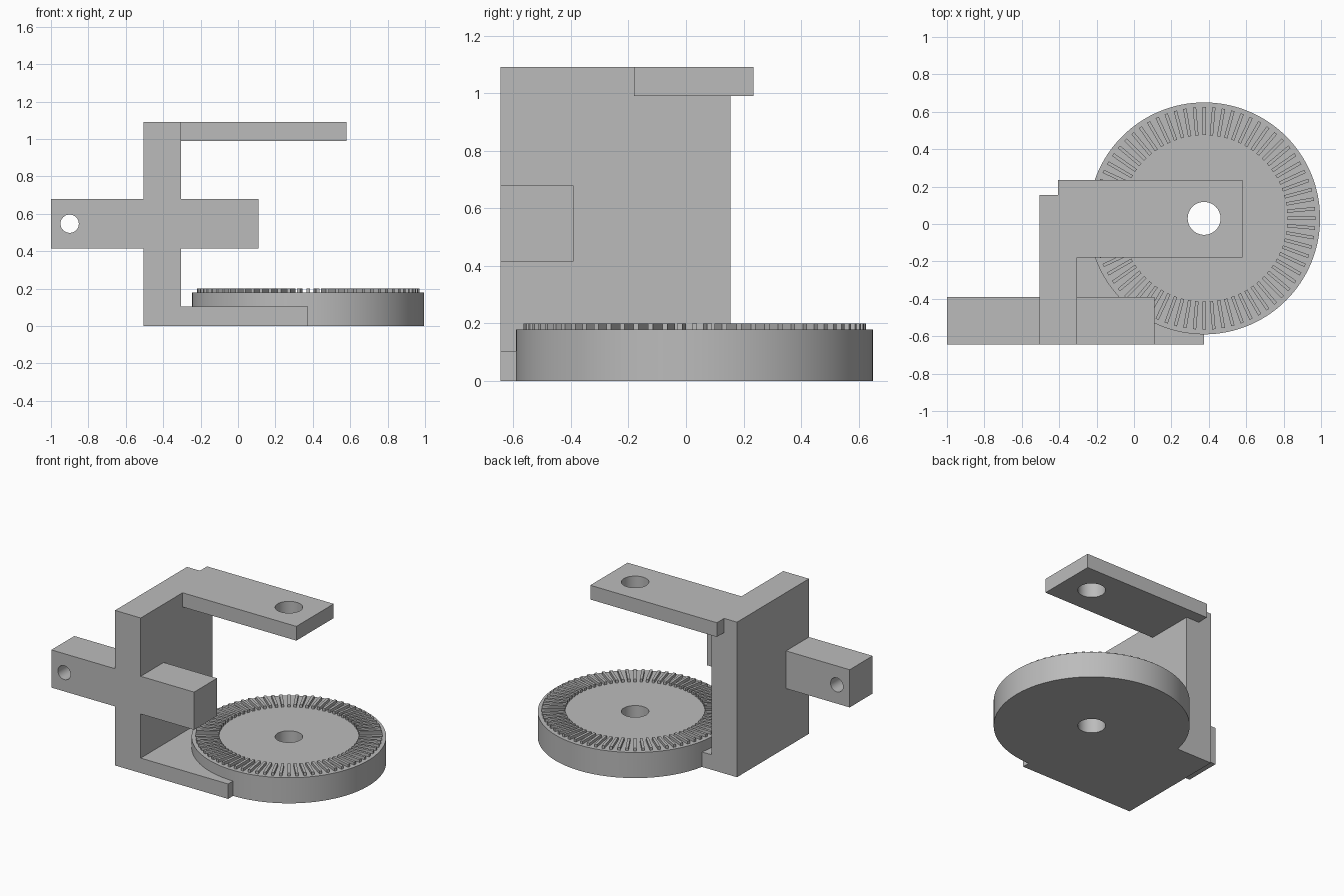
import bpy, bmesh, math
from mathutils import Matrix

if "Cube" in bpy.data.objects:
    bpy.data.objects.remove(bpy.data.objects["Cube"])

grey = bpy.data.materials.new("plain grey")
grey.diffuse_color = (0.5, 0.5, 0.5, 1)
grey.use_nodes = True
grey.node_tree.nodes["Principled BSDF"].inputs["Base Color"].default_value = grey.diffuse_color

AXIS_X, AXIS_Y = 0.375, 0.03   # shared axis of the dial and the arm hole


def finish(name, bm):
    mesh = bpy.data.meshes.new(name)
    bm.to_mesh(mesh)
    bm.free()
    mesh.materials.append(grey)
    ob = bpy.data.objects.new(name, mesh)
    bpy.context.collection.objects.link(ob)
    return ob


def add_box(bm, lo, hi, turn=Matrix()):
    size = [b - a for a, b in zip(lo, hi)]
    mid = [(a + b) / 2 for a, b in zip(lo, hi)]
    m = turn @ Matrix.Translation(mid) @ Matrix.Diagonal((*size, 1))
    bmesh.ops.create_cube(bm, size=1, matrix=m)


def box(name, lo, hi):
    bm = bmesh.new()
    add_box(bm, lo, hi)
    return finish(name, bm)


def cylinder(name, centre, radius, depth, segments, turn=Matrix()):
    bm = bmesh.new()
    bmesh.ops.create_cone(bm, cap_ends=True, segments=segments, radius1=radius,
                          radius2=radius, depth=depth,
                          matrix=Matrix.Translation(centre) @ turn)
    return finish(name, bm)


def combine(target, other, operation):
    mod = target.modifiers.new(operation.lower(), 'BOOLEAN')
    mod.operation, mod.solver, mod.object = operation, 'EXACT', other
    other.hide_render = True
    bpy.context.view_layer.objects.active = target
    bpy.ops.object.modifier_apply(modifier=mod.name)
    bpy.data.objects.remove(other)


# upright wall, with base plate, top arm, cross bar and round dial joined to it
frame = box("bracket_and_dial", (-0.505, -0.645, 0), (-0.305, 0.155, 1.09))
parts = [
    box("base_plate", (-0.505, -0.645, 0), (0.375, 0.155, 0.105)),
    box("top_arm", (-0.405, -0.18, 0.99), (0.58, 0.235, 1.09)),
    box("cross_bar", (-1.0, -0.645, 0.415), (0.11, -0.39, 0.68)),
    cylinder("dial", (AXIS_X, AXIS_Y, 0.09), 0.62, 0.18, 128),
]
for part in parts:
    combine(frame, part, 'UNION')

# axle hole through arm and dial, pin hole through the cross bar
combine(frame, cylinder("axle_hole", (AXIS_X, AXIS_Y, 0.5), 0.088, 2, 48), 'DIFFERENCE')
combine(frame, cylinder("pin_hole", (-0.9, -0.52, 0.547), 0.049, 1, 32,
                        Matrix.Rotation(math.pi / 2, 4, 'X')), 'DIFFERENCE')

# ring of raised radial ridges on the dial
bm = bmesh.new()
COUNT = 72
for i in range(COUNT):
    turn = Matrix.Translation((AXIS_X, AXIS_Y, 0)) @ Matrix.Rotation(math.tau * i / COUNT, 4, 'Z')
    add_box(bm, (0.445, -0.009, 0.17), (0.595, 0.009, 0.2), turn)
finish("dial_ridges", bm)

# smooth the round walls, keep corners sharp
bpy.ops.object.select_all(action='DESELECT')
frame.select_set(True)
bpy.context.view_layer.objects.active = frame
bpy.ops.object.shade_smooth_by_angle(angle=math.radians(30))
